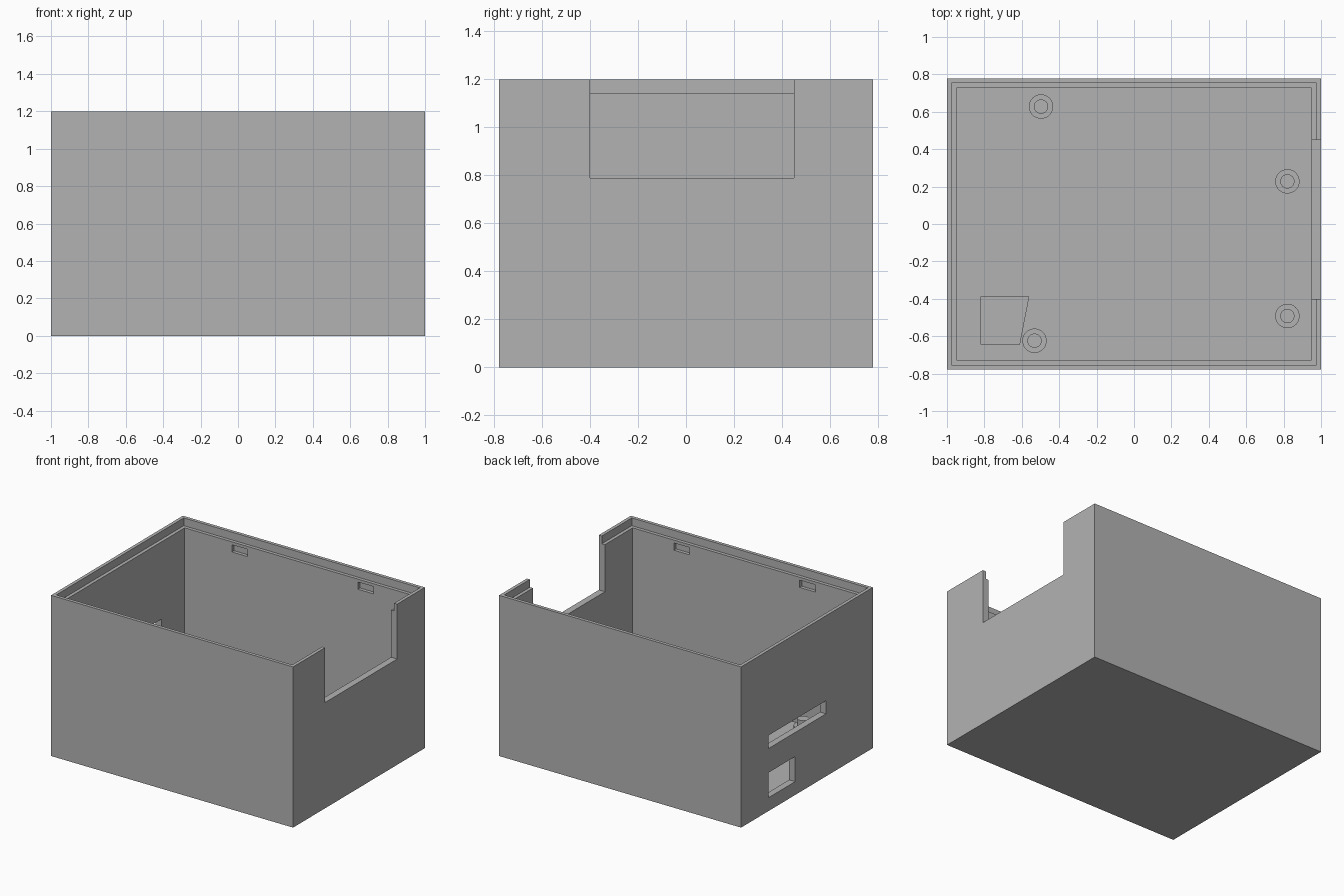
import bpy
import bmesh

old = bpy.data.objects.get("Cube")
if old:
    bpy.data.objects.remove(old, do_unlink=True)

# Main dimensions
HX, HY, H = 1.0, 0.778, 1.2
WALL, RIM, FLOOR, LEDGE = 0.05, 0.025, 0.05, 1.142

grey = bpy.data.materials.new("plain grey")
grey.use_nodes = True
grey.diffuse_color = (0.45, 0.45, 0.45, 1)
grey.node_tree.nodes["Principled BSDF"].inputs["Base Color"].default_value = grey.diffuse_color


def add_object(name, bm):
    bmesh.ops.recalc_face_normals(bm, faces=bm.faces)
    mesh = bpy.data.meshes.new(name)
    bm.to_mesh(mesh)
    bm.free()
    mesh.materials.append(grey)
    obj = bpy.data.objects.new(name, mesh)
    bpy.context.collection.objects.link(obj)
    return obj


def prism(name, outline, z0, z1):
    bm = bmesh.new()
    base = bm.faces.new([bm.verts.new((x, y, z0)) for x, y in outline])
    top = bmesh.ops.extrude_face_region(bm, geom=[base])["geom"]
    bmesh.ops.translate(bm, vec=(0, 0, z1 - z0),
                        verts=[v for v in top if isinstance(v, bmesh.types.BMVert)])
    return add_object(name, bm)


def box(name, x, y, z):
    return prism(name, [(x[0], y[0]), (x[1], y[0]), (x[1], y[1]), (x[0], y[1])], *z)


def cut(target, cutter):
    cutter.hide_render = True
    mod = target.modifiers.new("cut", 'BOOLEAN')
    mod.operation = 'DIFFERENCE'
    mod.solver = 'EXACT'
    mod.object = cutter
    bpy.context.view_layer.objects.active = target
    bpy.ops.object.modifier_apply(modifier=mod.name)
    bpy.data.objects.remove(cutter, do_unlink=True)


def centred(half):
    return (-half, half)


# Open case with a stepped rim for the lid
case = box("case", centred(HX), centred(HY), (0, H))
cut(case, box("cavity", centred(HX - WALL), centred(HY - WALL), (FLOOR, H + 0.1)))
cut(case, box("lid_step", centred(HX - RIM), centred(HY - RIM), (LEDGE, H + 0.1)))

# Large notch in one end, two port openings in the other
cut(case, box("notch", (HX - 0.1, HX + 0.1), (-0.4, 0.45), (0.79, H + 0.1)))
cut(case, box("long_slot", (-HX - 0.1, -HX + 0.1), (-0.224, 0.454), (0.467, 0.565)))
cut(case, box("port_opening", (-HX - 0.1, -HX + 0.1), (0.14, 0.454), (0.1, 0.287)))

# Blind snap recesses inside the long walls
inner = HY - WALL
for x in (-0.495, 0.545):
    for side in (-1, 1):
        ys = sorted((side * (inner - 0.05), side * (inner + 0.025)))
        cut(case, box("snap_recess", (x - 0.065, x + 0.065), ys, (1.066, 1.12)))


# Board mounts: a round shoulder with a thinner peg on top
def cylinder(name, x, y, radius, z0, z1):
    bpy.ops.mesh.primitive_cylinder_add(vertices=40, radius=radius, depth=z1 - z0,
                                        location=(x, y, (z0 + z1) / 2))
    obj = bpy.context.object
    obj.name = name
    obj.data.materials.append(grey)
    bpy.ops.object.shade_smooth_by_angle()


for i, (x, y) in enumerate([(-0.497, 0.628), (0.82, 0.228), (0.82, -0.492), (-0.532, -0.624)], 1):
    cylinder(f"mount_shoulder_{i}", x, y, 0.065, FLOOR, 0.105)
    cylinder(f"mount_peg_{i}", x, y, 0.038, 0.105, 0.155)

# Tapered support pad on the floor
prism("support_pad", [(-0.82, -0.645), (-0.61, -0.645), (-0.56, -0.387), (-0.82, -0.387)],
      FLOOR, 0.105)
